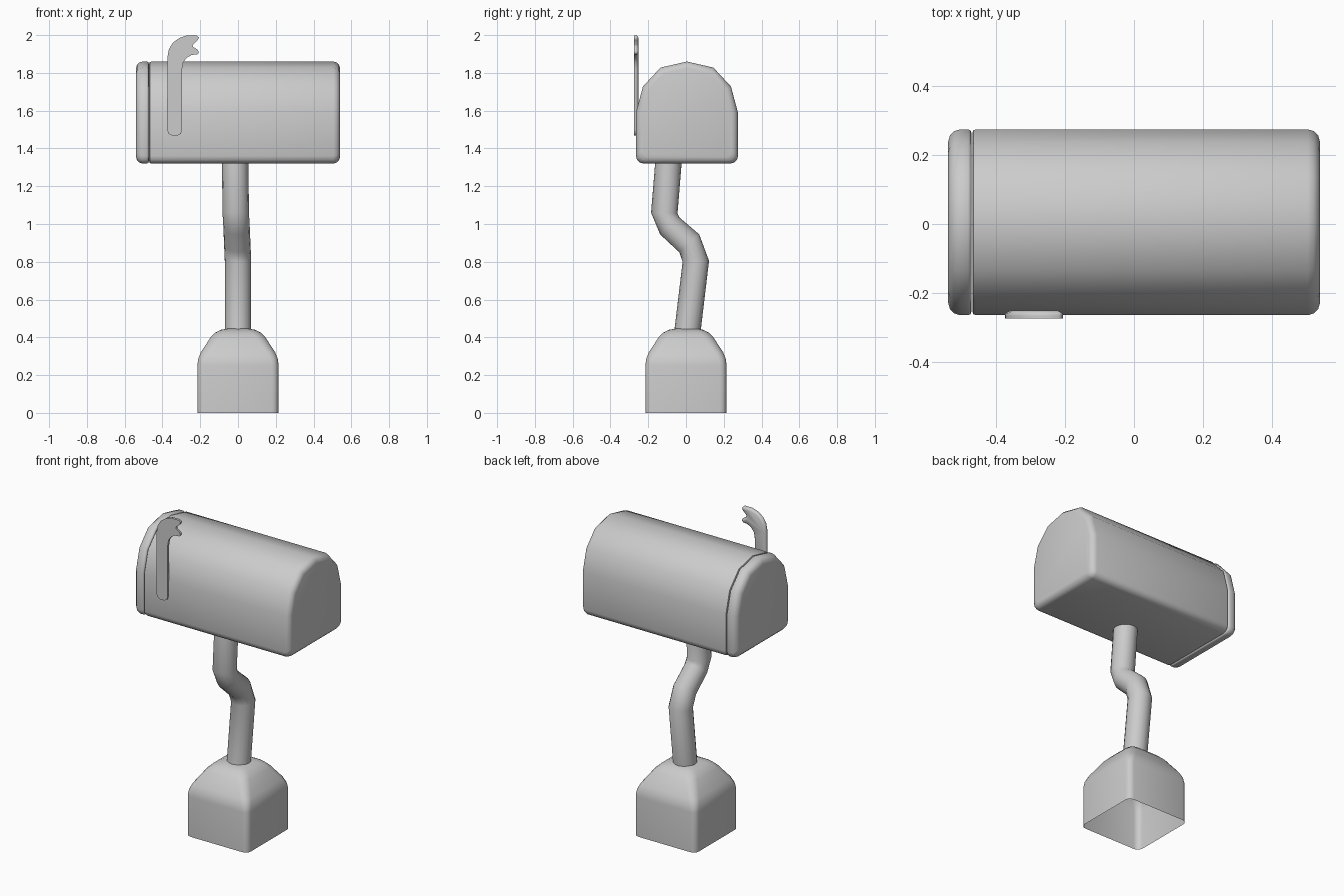
import bpy, bmesh, math
from mathutils import Vector

if "Cube" in bpy.data.objects:
    bpy.data.objects.remove(bpy.data.objects["Cube"])


def finish(name, bm, angle):
    bmesh.ops.recalc_face_normals(bm, faces=bm.faces[:])
    me = bpy.data.meshes.new(name)
    bm.to_mesh(me)
    bm.free()
    ob = bpy.data.objects.new(name, me)
    bpy.context.collection.objects.link(ob)
    bpy.ops.object.select_all(action='DESELECT')
    ob.select_set(True)
    bpy.context.view_layer.objects.active = ob
    bpy.ops.object.shade_smooth_by_angle(angle=math.radians(angle))
    return ob


def loft(name, rings, cap_start=True, cap_end=True, angle=50):
    bm = bmesh.new()
    vs = [[bm.verts.new(p) for p in r] for r in rings]
    n = len(rings[0])
    for a, b in zip(vs, vs[1:]):
        for i in range(n):
            j = (i + 1) % n
            bm.faces.new((a[i], a[j], b[j], b[i]))
    if cap_start:
        bm.faces.new(vs[0])
    if cap_end:
        bm.faces.new(vs[-1])
    return finish(name, bm, angle)


# Base: rounded-square rings narrowing to the top, open underneath
def square(h, r, z):
    pts = []
    for q in range(4):
        for k in range(4):
            a = math.radians(q * 90 + k * 30)
            sx = 1 if q in (0, 3) else -1
            sy = 1 if q in (0, 1) else -1
            pts.append((sx * (h - r) + r * math.cos(a),
                        sy * (h - r) + r * math.sin(a), z))
    return pts


base = [(.215, .035, 0), (.215, .035, .25), (.211, .04, .285), (.197, .045, .32),
        (.145, .05, .40), (.12, .05, .425), (.09, .045, .44), (.055, .03, .446)]
loft("base", [square(*b) for b in base], cap_start=False)

# Bent post: each ring given by its rear and front edge in the side view
post = [(0, -.066, .40, .072, .385), (0, -.018, .80, .122, .805),
        (-.004, -.035, .85, .07, .945), (-.008, -.137, .945, -.035, 1.035),
        (-.012, -.185, 1.06, -.045, 1.055), (-.015, -.162, 1.34, -.022, 1.335)]
rings = []
for x, y0, z0, y1, z1 in post:
    c = Vector((x, (y0 + y1) / 2, (z0 + z1) / 2))
    v = Vector((0, (y1 - y0) / 2, (z1 - z0) / 2))
    rings.append([c + Vector((.07, 0, 0)) * math.sin(t) + v * math.cos(t)
                  for t in (math.tau * i / 16 for i in range(16))])
loft("post", rings)

# Box body and door: arched section lofted along x with rounded ends
half = [(0, .27), (.14, .238), (.233, .138), (.27, 0), (.27, -.23),
        (.265, -.25), (.25, -.265), (.23, -.27)]
section = half + [(-y, z) for y, z in reversed(half[1:])]


def arch(x, inset):
    s = 1 - inset / .27
    return [(x, .005 + y * s, 1.59 + z * s) for y, z in section]


loft("mailbox_body", [arch(*r) for r in [
    (-.47, .012), (-.467, .003), (-.458, 0), (.505, 0),
    (.522, .005), (.535, .017), (.54, .034)]])
loft("mailbox_door", [arch(*r) for r in [
    (-.54, .036), (-.535, .018), (-.522, .005), (-.505, 0),
    (-.482, 0), (-.475, .003), (-.472, .012)]])

# Signal flag: notched outline with a thin, pillowed cross-section
outline = [(-.375, 1.50), (-.368, 1.478), (-.35, 1.468), (-.32, 1.468), (-.302, 1.478),
           (-.296, 1.50), (-.296, 1.82), (-.29, 1.855), (-.272, 1.88), (-.245, 1.895),
           (-.215, 1.898), (-.207, 1.908), (-.213, 1.922), (-.238, 1.938), (-.24, 1.948),
           (-.212, 1.974), (-.207, 1.988), (-.218, 1.998), (-.27, 1.998), (-.31, 1.985),
           (-.345, 1.96), (-.366, 1.925), (-.374, 1.88)]
YC = -.263
bm = bmesh.new()
rim = [[bm.verts.new((x, YC + d, z)) for x, z in outline] for d in (-.004, .004)]
faces = [bm.faces.new(r) for r in rim]
for i in range(len(outline)):
    j = (i + 1) % len(outline)
    bm.faces.new((rim[0][i], rim[0][j], rim[1][j], rim[1][i]))
for f in faces:
    bmesh.ops.inset_region(bm, faces=[f], thickness=.014, use_even_offset=False)
    for v in f.verts:
        v.co.y = YC + math.copysign(.011, v.co.y - YC)
finish("signal_flag", bm, 70)
